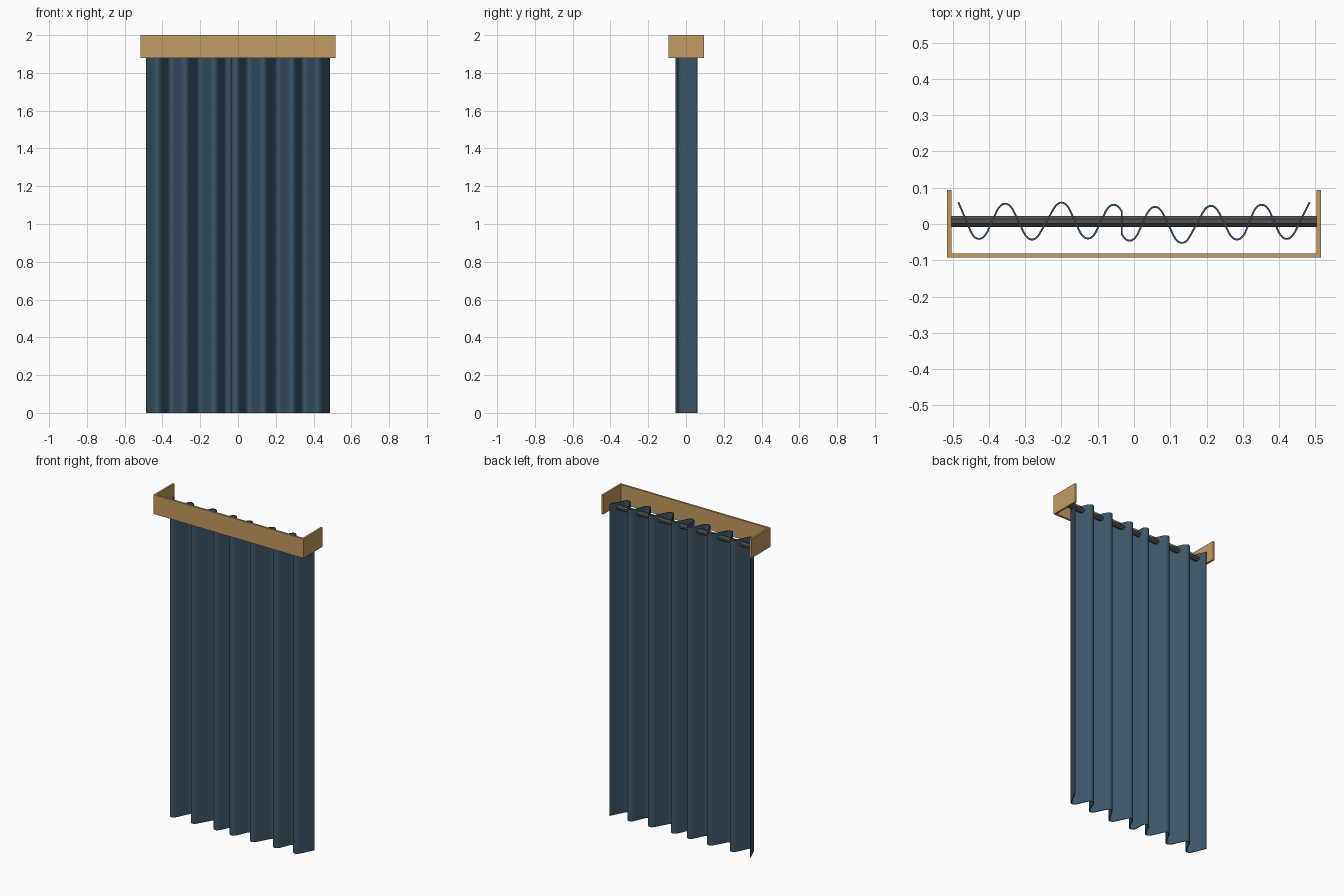
import bpy, bmesh, math
from mathutils import Matrix

if "Cube" in bpy.data.objects:
    bpy.data.objects.remove(bpy.data.objects["Cube"])


def material(name, rgb):
    m = bpy.data.materials.new(name)
    m.diffuse_color = (*rgb, 1)
    m.use_nodes = True
    m.node_tree.nodes["Principled BSDF"].inputs["Base Color"].default_value = m.diffuse_color
    return m


wood = material("light wood", (0.55, 0.33, 0.12))
fabric = material("slate blue fabric", (0.045, 0.093, 0.138))
metal = material("dark metal", (0.09, 0.086, 0.09))


def make_object(name, bm, mat):
    bmesh.ops.recalc_face_normals(bm, faces=bm.faces[:])
    me = bpy.data.meshes.new(name)
    bm.to_mesh(me)
    bm.free()
    me.materials.append(mat)
    ob = bpy.data.objects.new(name, me)
    bpy.context.collection.objects.link(ob)
    return ob


def extrude_outline(points, z0, z1):
    """Closed plan outline raised from z0 to z1."""
    bm = bmesh.new()
    face = bm.faces.new([bm.verts.new((x, y, z0)) for x, y in points])
    top = bmesh.ops.extrude_face_region(bm, geom=[face])["geom"]
    bmesh.ops.translate(bm, vec=(0, 0, z1 - z0),
                        verts=[v for v in top if isinstance(v, bmesh.types.BMVert)])
    return bm


# Pelmet box: U-shaped board, open at the back, top and bottom
W, F, B, T = 0.515, -0.093, 0.094, 0.012
half = [(W, F), (W, B), (W - T, B), (W - T, F + T)]
outline = half + [(-x, y) for x, y in reversed(half)]
make_object("pelmet", extrude_outline(outline, 1.88, 2.0), wood)

# Curtain rod: eight-sided bar between the pelmet ends
bm = bmesh.new()
bmesh.ops.create_cone(bm, cap_ends=True, segments=8, radius1=0.016, radius2=0.016,
                      depth=2 * (W - T) + 0.004,
                      matrix=Matrix.Translation((0, 0.007, 1.905))
                      @ Matrix.Rotation(math.pi / 2, 4, 'Y')
                      @ Matrix.Rotation(math.pi / 8, 4, 'Z'))
make_object("curtain_rod", bm, metal)

# Curtain: rounded fold crests joined by straight flanks
folds = [(-0.427, -0.041), (-0.355, 0.056), (-0.281, -0.043), (-0.2, 0.059),
         (-0.127, -0.04), (-0.056, 0.053), (-0.012, -0.046), (0.058, 0.047),
         (0.132, -0.052), (0.212, 0.05), (0.284, -0.043), (0.352, 0.053),
         (0.421, -0.041)]
path = [(-0.484, 0.06)]
for cx, cy in folds:
    side = 1 if cy > 0 else -1
    for i in range(-4, 5):
        t = i / 4
        path.append((cx + 0.022 * t, cy - side * 0.018 * abs(t) ** 2.2))
path.append((0.484, 0.06))

bm = bmesh.new()
rows = [[bm.verts.new((x, y, z)) for x, y in path] for z in (0, 1.937)]
for i in range(len(path) - 1):
    bm.faces.new((rows[0][i], rows[0][i + 1], rows[1][i + 1], rows[1][i]))
curtain = make_object("curtain", bm, fabric)
solid = curtain.modifiers.new("cloth_thickness", 'SOLIDIFY')
solid.thickness = 0.005
solid.offset = 0
bpy.context.view_layer.objects.active = curtain
curtain.select_set(True)
bpy.ops.object.modifier_apply(modifier=solid.name)
bpy.ops.object.shade_smooth_by_angle(angle=math.radians(40))
